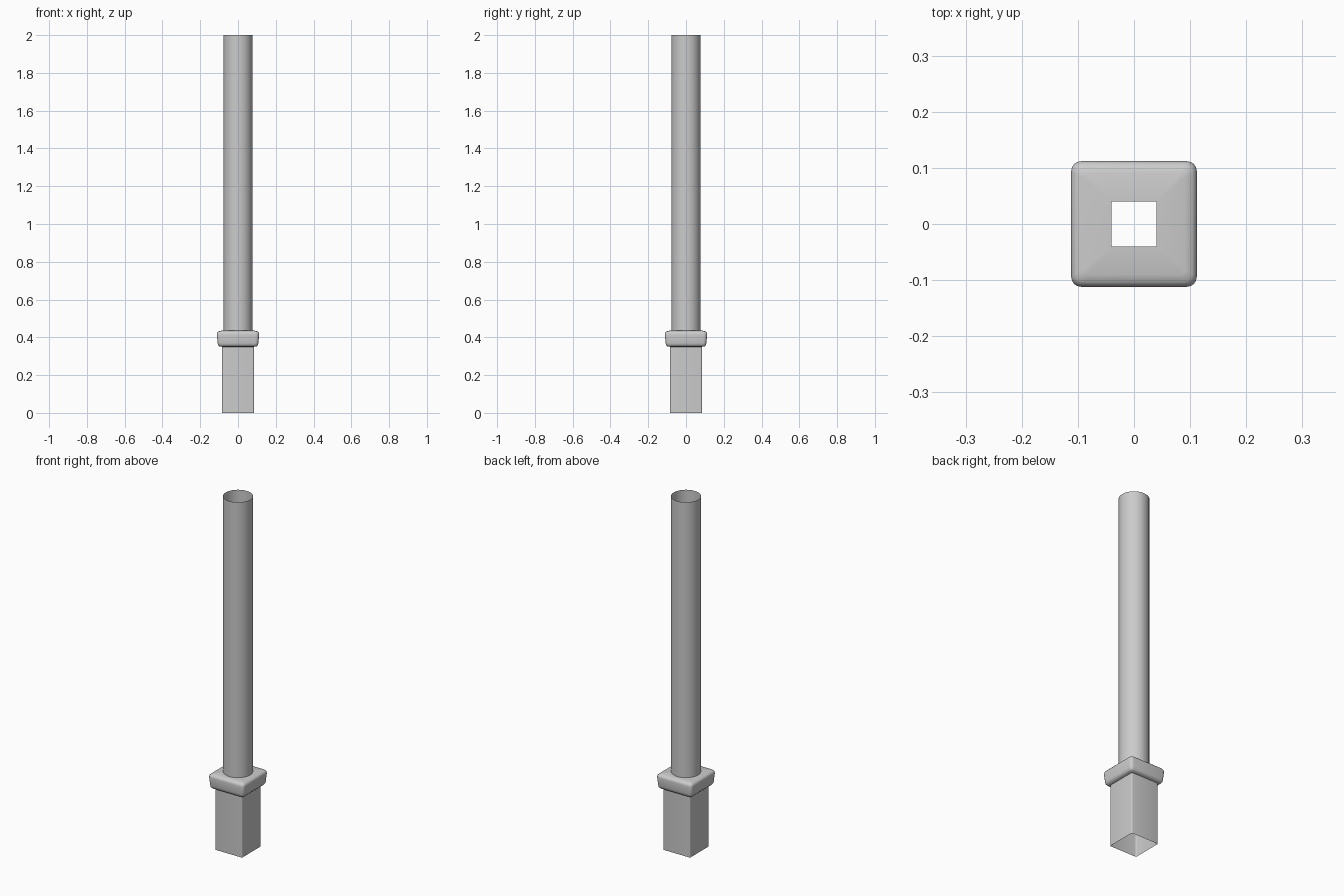
import bpy, bmesh
from math import cos, sin, pi

if "Cube" in bpy.data.objects:
    bpy.data.objects.remove(bpy.data.objects["Cube"])


def rounded_square(half, radius, steps=4):
    """Outline of a square with rounded corners, counter-clockwise."""
    pts = []
    for k, (sx, sy) in enumerate([(1, 1), (-1, 1), (-1, -1), (1, -1)]):
        for i in range(steps + 1):
            a = k * pi / 2 + i / steps * pi / 2
            pts.append((sx * (half - radius) + radius * cos(a),
                        sy * (half - radius) + radius * sin(a)))
    return pts


def circle(radius, sides=32):
    return [(radius * cos(2 * pi * i / sides), radius * sin(2 * pi * i / sides))
            for i in range(sides)]


def loft(name, rings, angle):
    """Open shell through a stack of (outline, z) rings."""
    bm = bmesh.new()
    loops = [[bm.verts.new((x, y, z)) for x, y in pts] for pts, z in rings]
    for lo, hi in zip(loops, loops[1:]):
        n = len(lo)
        for i in range(n):
            j = (i + 1) % n
            bm.faces.new((lo[i], lo[j], hi[j], hi[i]))
    bmesh.ops.remove_doubles(bm, verts=bm.verts, dist=1e-5)
    mesh = bpy.data.meshes.new(name)
    bm.to_mesh(mesh)
    bm.free()
    obj = bpy.data.objects.new(name, mesh)
    bpy.context.collection.objects.link(obj)
    bpy.ops.object.select_all(action='DESELECT')
    obj.select_set(True)
    bpy.context.view_layer.objects.active = obj
    bpy.ops.object.shade_smooth_by_angle(angle=angle)
    return obj


# Square socket, open underneath
loft("square_socket", [(rounded_square(0.085, 0.006), 0),
                       (rounded_square(0.085, 0.006), 0.355)], 0.6)

# Rounded collar with a small square opening in its top: (half width, corner radius, z)
collar = [(0.085, 0.006, 0.35), (0.099, 0.014, 0.352), (0.106, 0.016, 0.36),
          (0.108, 0.018, 0.37), (0.112, 0.018, 0.415), (0.110, 0.018, 0.425),
          (0.104, 0.016, 0.431), (0.090, 0.008, 0.435), (0.040, 0, 0.436)]
loft("collar", [(rounded_square(h, r), z) for h, r, z in collar], 0.7)

# Thin round tube, open at the top
loft("round_tube", [(circle(0.077), 0.434), (circle(0.077), 2.0)], 0.6)
